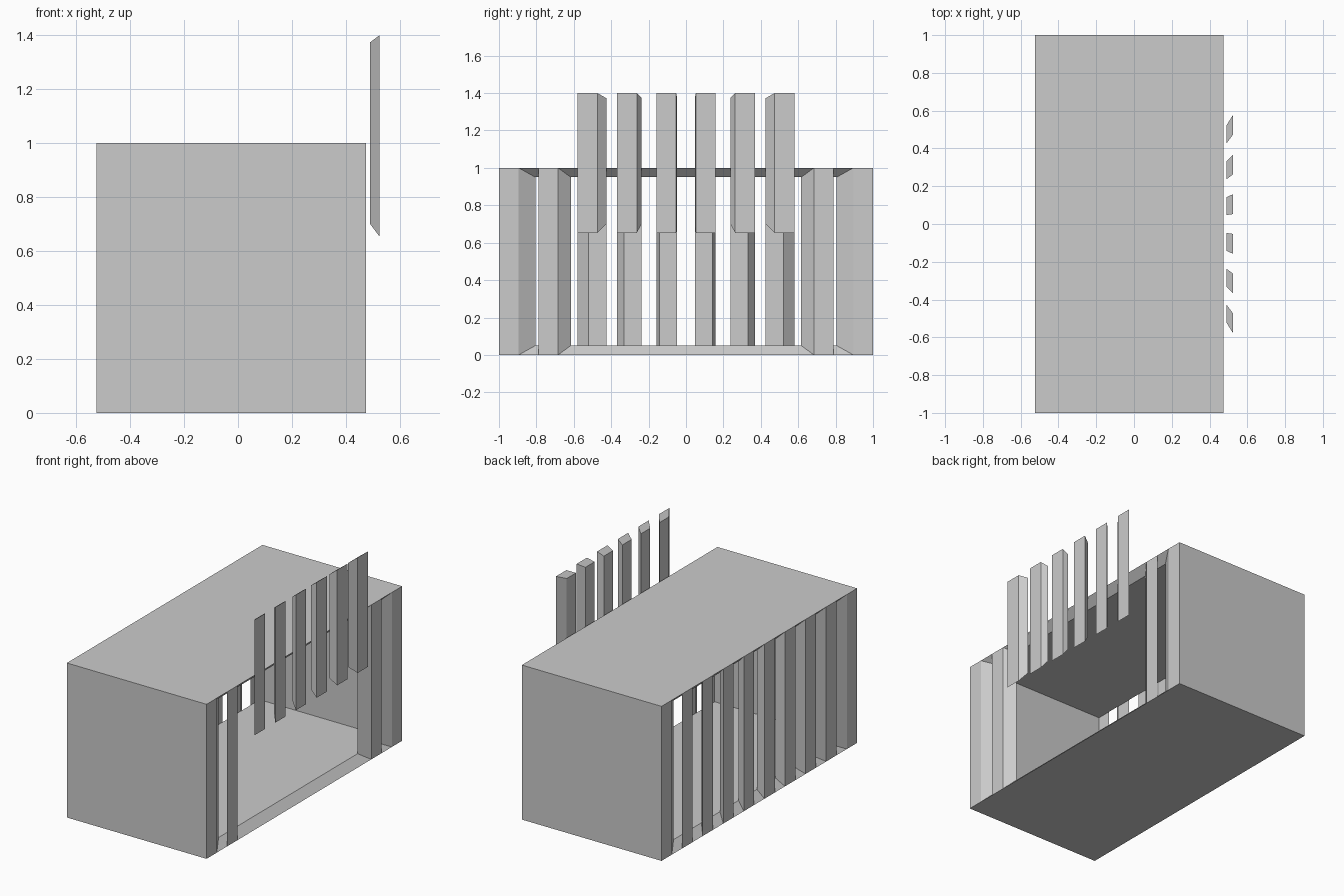
import bpy, bmesh
from mathutils import Vector

if "Cube" in bpy.data.objects:
    bpy.data.objects.remove(bpy.data.objects["Cube"])

STEP = 2 / 19                                   # bar width = gap width
Y = [-1 + i * STEP for i in range(20)]          # bar edges along the cage


def thick_sheet(name, quads, inner):
    """Give an open sheet of quads an inner copy and join the rims."""
    bm = bmesh.new()
    for q in quads:
        bm.faces.new([bm.verts.new(p) for p in q])
    bmesh.ops.remove_doubles(bm, verts=bm.verts, dist=1e-4)
    faces = list(bm.faces)
    rims = [tuple(e.verts) for e in bm.edges if e.is_boundary]
    twin = {v: bm.verts.new(inner(v.co)) for v in list(bm.verts)}
    for f in faces:
        bm.faces.new([twin[v] for v in reversed(f.verts)])
    for a, b in rims:
        bm.faces.new((a, b, twin[b], twin[a]))
    bmesh.ops.recalc_face_normals(bm, faces=bm.faces)
    bmesh.ops.dissolve_limit(bm, angle_limit=0.01, verts=bm.verts, edges=bm.edges)
    mesh = bpy.data.meshes.new(name)
    bm.to_mesh(mesh)
    bm.free()
    obj = bpy.data.objects.new(name, mesh)
    bpy.context.collection.objects.link(obj)
    return obj


def side_bar(i, x, z0, z1):
    """Quad standing upright between bar edges i and i + 1."""
    a, b = Y[i], Y[i + 1]
    return [(x, a, z0), (x, b, z0), (x, b, z1), (x, a, z1)]


# Cage: solid floor, roof and ends, barred sides, doorway on the right
X0, X1 = -0.525, 0.475
quads = []
for i in range(19):
    for z in (0, 1):
        quads.append([(X0, Y[i], z), (X1, Y[i], z), (X1, Y[i + 1], z), (X0, Y[i + 1], z)])
    if i % 2 == 0:
        quads.append(side_bar(i, X0, 0, 1))
        if i < 4 or i > 14:
            quads.append(side_bar(i, X1, 0, 1))
for y in (Y[0], Y[-1]):
    quads.append([(X0, y, 0), (X1, y, 0), (X1, y, 1), (X0, y, 1)])
centre = Vector((-0.025, 0, 0.5))
thick_sheet("cage", quads, lambda p: centre + (p - centre) * 0.9)

# Raised gate: six tapered bars in front of the doorway
gate = [side_bar(i, 0.525, 0.653, 1.4) for i in range(4, 15, 2)]
thick_sheet("gate_bars", gate,
            lambda p: Vector((0.489, p.y * 0.9, 1.13 + (p.z - 1.13) * 0.9)))
